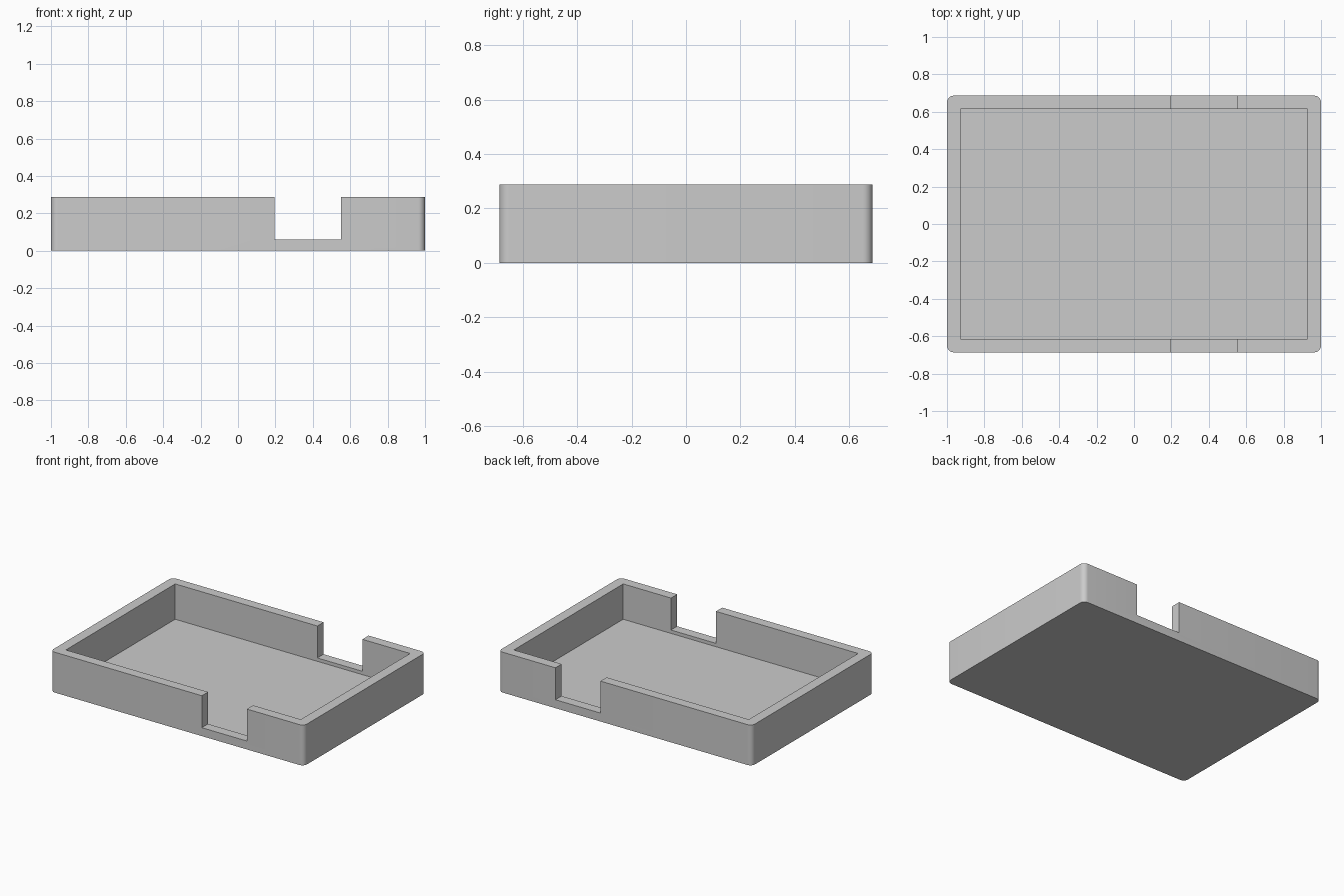
import bpy
import bmesh
import math

HALF_X, HALF_Y, HEIGHT = 1.0, 0.686, 0.288
INNER_X, INNER_Y = 0.927, 0.616
FLOOR_Z, SILL_Z = 0.036, 0.06
CORNER_RADIUS = 0.036

default_cube = bpy.data.objects.get("Cube")
if default_cube:
    bpy.data.objects.remove(default_cube, do_unlink=True)

grey = bpy.data.materials.new("plain grey")
grey.use_nodes = True
grey.diffuse_color = (0.6, 0.6, 0.6, 1)
grey.node_tree.nodes["Principled BSDF"].inputs["Base Color"].default_value = grey.diffuse_color


def make_box(name, low, high, radius=0):
    """Box between two corners, with optionally rounded upright edges."""
    bm = bmesh.new()
    bmesh.ops.create_cube(bm, size=1)
    for v in bm.verts:
        v.co = [l + (c + 0.5) * (h - l) for l, h, c in zip(low, high, v.co)]
    if radius:
        upright = [e for e in bm.edges
                   if abs(e.verts[0].co.z - e.verts[1].co.z) > 0.01]
        bmesh.ops.bevel(bm, geom=upright, offset=radius, segments=8,
                        profile=0.5, affect='EDGES')
    mesh = bpy.data.meshes.new(name)
    bm.to_mesh(mesh)
    bm.free()
    mesh.materials.append(grey)
    obj = bpy.data.objects.new(name, mesh)
    bpy.context.collection.objects.link(obj)
    return obj


def cut(target, cutter):
    """Subtract a cutter from the target and discard it."""
    cutter.hide_render = True
    mod = target.modifiers.new(cutter.name, 'BOOLEAN')
    mod.operation = 'DIFFERENCE'
    mod.solver = 'EXACT'
    mod.object = cutter
    bpy.context.view_layer.objects.active = target
    bpy.ops.object.modifier_apply(modifier=mod.name)
    bpy.data.objects.remove(cutter, do_unlink=True)


# Tray body with rounded upright corners
tray = make_box("tray", (-HALF_X, -HALF_Y, 0), (HALF_X, HALF_Y, HEIGHT), CORNER_RADIUS)

# Square-cornered cavity
cut(tray, make_box("cavity_cutter", (-INNER_X, -INNER_Y, FLOOR_Z),
                   (INNER_X, INNER_Y, HEIGHT + 0.1)))

# Matching notches through the front and back walls
cut(tray, make_box("notch_cutter", (0.195, -1, SILL_Z), (0.55, 1, HEIGHT + 0.1)))

# Smooth the rounded corners only
bpy.ops.object.select_all(action='DESELECT')
tray.select_set(True)
bpy.context.view_layer.objects.active = tray
bpy.ops.object.shade_smooth_by_angle(angle=math.radians(30))
